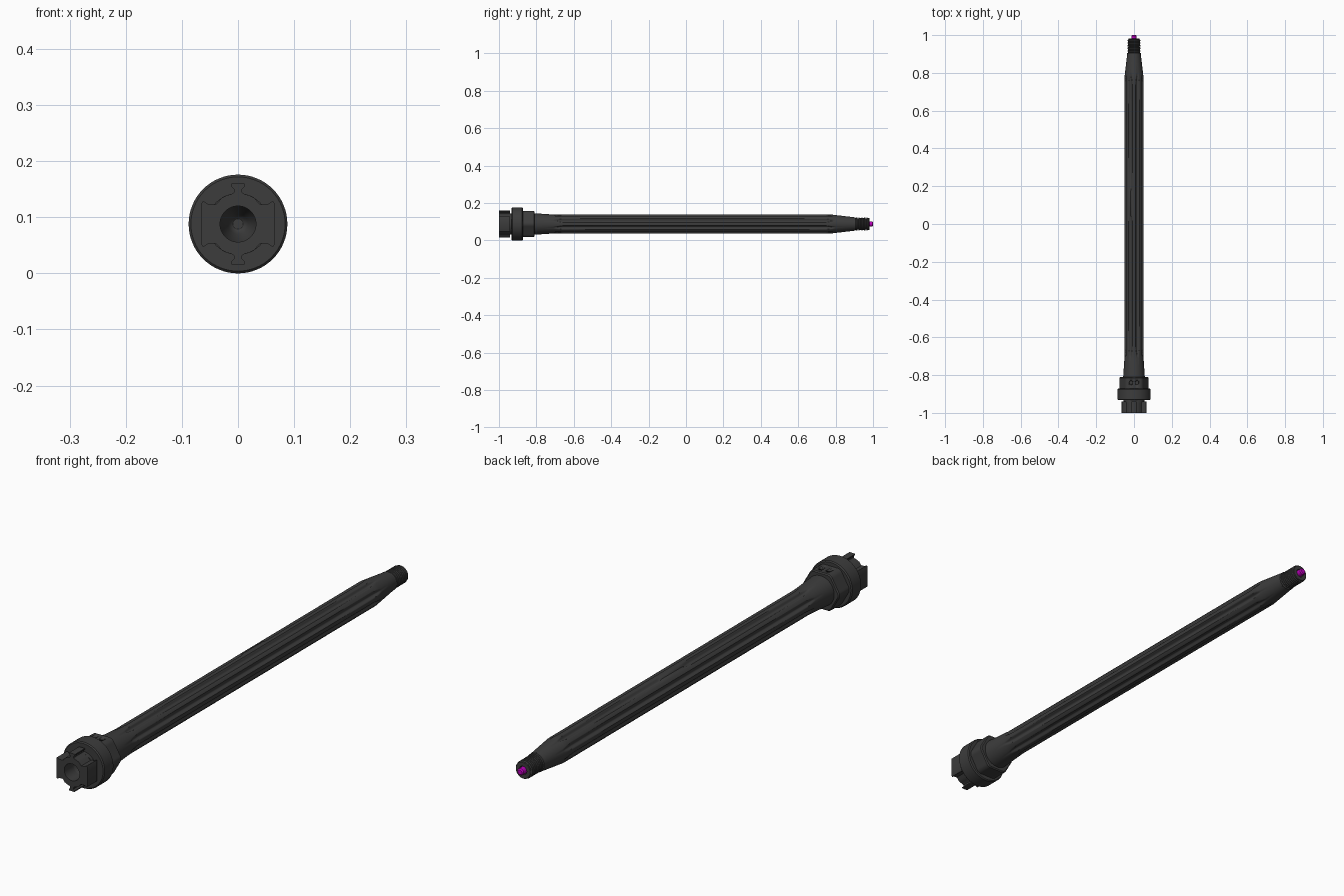
import bpy, bmesh, math
from mathutils import Matrix, Vector

cube = bpy.data.objects.get("Cube")
if cube:
    bpy.data.objects.remove(cube, do_unlink=True)

AXIS_Z = 0.088
TAU = math.tau


def material(name, rgb):
    m = bpy.data.materials.new(name)
    m.use_nodes = True
    m.diffuse_color = (*rgb, 1)
    m.node_tree.nodes["Principled BSDF"].inputs["Base Color"].default_value = (*rgb, 1)
    return m


steel = material("dark steel", (0.045, 0.045, 0.045))
magenta = material("magenta", (0.5, 0.0, 0.5))


def finish(bm, name, mat, angle=35):
    bmesh.ops.remove_doubles(bm, verts=bm.verts, dist=1e-5)
    bmesh.ops.recalc_face_normals(bm, faces=bm.faces)
    mesh = bpy.data.meshes.new(name)
    bm.to_mesh(mesh)
    bm.free()
    mesh.materials.append(mat)
    ob = bpy.data.objects.new(name, mesh)
    bpy.context.collection.objects.link(ob)
    ob.location.z = AXIS_Z
    bpy.ops.object.select_all(action='DESELECT')
    ob.select_set(True)
    bpy.context.view_layer.objects.active = ob
    bpy.ops.object.shade_smooth_by_angle(angle=math.radians(angle))
    return ob


def loft(name, stations, mat=steel, segs=64, shape=lambda r, a, y: r):
    """Rings of (y, radius) along the axis; shape may vary radius by angle."""
    bm = bmesh.new()
    rings = []
    for y, r in stations:
        ring = []
        for i in range(segs):
            a = TAU * i / segs
            q = shape(r, a, y)
            ring.append(bm.verts.new((q * math.cos(a), y, q * math.sin(a))))
        rings.append(ring)
    for low, high in zip(rings, rings[1:]):
        for i in range(segs):
            j = (i + 1) % segs
            bm.faces.new((low[i], low[j], high[j], high[i]))
    for (y, r), ring in ((stations[0], rings[0]), (stations[-1], rings[-1])):
        if r > 0.001:
            bm.faces.new(ring)
    return finish(bm, name, mat)


# Fluted barrel, flutes fading out at both ends
def barrel_radius(y):
    if y < -0.7:
        return 0.05 + 0.008 * (-0.7 - y) / 0.12
    if y > 0.78:
        return 0.05 - 0.014 * (y - 0.78) / 0.12
    return 0.05


def fluted(r, a, y):
    pitch = TAU / 8
    off = abs((a % pitch) - pitch / 2) / 0.22
    run = min(y + 0.71, 0.8 - y) / 0.05
    fade = math.sqrt(max(0, min(1, run)))
    # One flute is bridged near the middle
    if 0.04 < y < 0.18 and TAU / 4 < a < TAU / 4 + pitch:
        fade = 0.3
    if fade <= 0 or off >= fade:
        return r
    return r - 0.009 * fade * (1 - (off / fade) ** 2)


ys = [-0.82, -0.76, -0.71]
ys += [-0.71 + 0.01 * k for k in range(1, 6)]
ys += [-0.4, 0.0, 0.03, 0.05, 0.17, 0.19, 0.5]
ys += [0.75 + 0.01 * k for k in range(6)] + [0.85, 0.9]
loft("fluted_barrel", [(y, barrel_radius(y)) for y in ys], segs=128, shape=fluted)

# Threaded muzzle
thread = [(0.89, 0.036), (0.905, 0.036), (0.907, 0.03)]
for k in range(8):
    y = 0.908 + 0.0085 * k
    thread += [(y + 0.002, 0.034), (y + 0.005, 0.034), (y + 0.0075, 0.030)]
thread += [(0.979, 0.032), (0.981, 0.03), (0.981, 0.016), (0.97, 0.014)]
loft("muzzle_thread", thread, segs=48)
loft("muzzle_tip", [(0.965, 0.013), (0.996, 0.013), (1.0, 0.009)], magenta, 16)

# Round collar with the bore cup inside it
loft("collar", [(-0.86, 0), (-0.89, 0.018), (-0.94, 0.031), (-0.945, 0.032),
                (-0.945, 0.055), (-0.932, 0.055), (-0.932, 0.084), (-0.928, 0.088),
                (-0.876, 0.088), (-0.872, 0.084), (-0.872, 0.045)])


# Nut with six flats and rounded corners
def hexed(r, a, y):
    if r < 0.065:
        return r
    return min(r, (r - 0.007) / math.cos((a % (TAU / 6)) - TAU / 12))


nut = loft("locking_nut", [(-0.875, 0.05), (-0.875, 0.077), (-0.814, 0.077),
                           (-0.81, 0.073), (-0.81, 0.05)], segs=96, shape=hexed)

# Two drilled holes on the top flat
bm = bmesh.new()
for x in (-0.016, 0.016):
    bmesh.ops.create_cone(bm, cap_ends=True, segments=20, radius1=0.009, radius2=0.009,
                          depth=0.03, matrix=Matrix.Translation((x, -0.84, 0.075)))
cutter = finish(bm, "hole_cutter", steel)
cutter.hide_render = True
cutter.hide_set(True)
cut = nut.modifiers.new("holes", 'BOOLEAN')
cut.operation = 'DIFFERENCE'
cut.solver = 'EXACT'
cut.object = cutter

# Breech lugs: one quarter outline mirrored around, with the bore cut through
quarter = [(0.065, 0.037), (0.063, 0.040), (0.060, 0.040), (0.054, 0.036), (0.040, 0.035),
           (0.036, 0.038), (0.030, 0.046), (0.020, 0.051), (0.010, 0.054),
           (0.007, 0.057), (0.007, 0.062), (0.0125, 0.067), (0.0125, 0.071), (0.011, 0.072)]
half = quarter + [(-x, z) for x, z in reversed(quarter)]
outline = half + [(-x, -z) for x, z in half]
bore = [(0.032 * math.cos(TAU * i / 48), 0.032 * math.sin(TAU * i / 48)) for i in range(48)]
bm = bmesh.new()
edges = []
for loop in (outline, bore):
    vs = [bm.verts.new((x, -1, z)) for x, z in loop]
    edges += [bm.edges.new((v, vs[(i + 1) % len(vs)])) for i, v in enumerate(vs)]
bmesh.ops.triangle_fill(bm, use_beauty=True, edges=edges, normal=Vector((0, -1, 0)))
ext = bmesh.ops.extrude_face_region(bm, geom=bm.faces[:], use_keep_orig=True)
moved = [g for g in ext["geom"] if isinstance(g, bmesh.types.BMVert)]
bmesh.ops.translate(bm, verts=moved, vec=(0, 0.06, 0))
finish(bm, "breech_lugs", steel)
